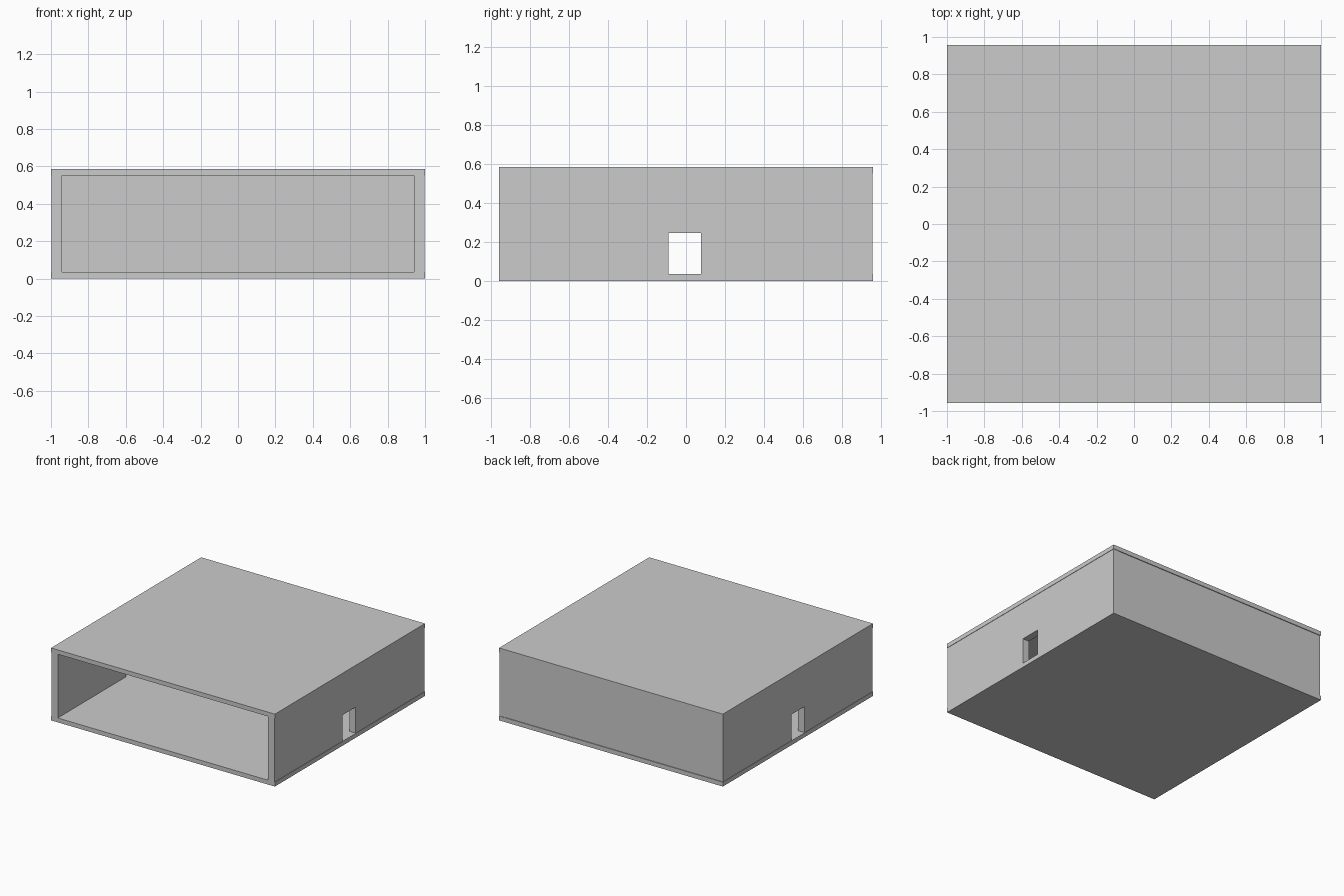
import bpy, bmesh
from mathutils import Vector

if "Cube" in bpy.data.objects:
    bpy.data.objects.remove(bpy.data.objects["Cube"])

W, D, H = 1.0, 0.958, 0.585      # half width, half depth, height
SLAB, WALL, STEP = 0.035, 0.06, 0.003
Z0, Z1 = SLAB, H - SLAB          # wall bottom and top
DOOR_Y0, DOOR_Y1, DOOR_TOP = -0.09, 0.078, 0.245


def prism(name, outline, sweep):
    """Extrude a flat outline along a vector into a solid."""
    bm = bmesh.new()
    face = bm.faces.new([bm.verts.new(p) for p in outline])
    out = bmesh.ops.extrude_face_region(bm, geom=[face], use_keep_orig=True)
    verts = [g for g in out["geom"] if isinstance(g, bmesh.types.BMVert)]
    bmesh.ops.translate(bm, verts=verts, vec=Vector(sweep))
    bmesh.ops.recalc_face_normals(bm, faces=bm.faces[:])
    mesh = bpy.data.meshes.new(name)
    bm.to_mesh(mesh)
    bm.free()
    obj = bpy.data.objects.new(name, mesh)
    bpy.context.collection.objects.link(obj)
    return obj


def box(name, x0, x1, y0, y1, z0, z1):
    return prism(name, [(x0, y0, z0), (x1, y0, z0), (x1, y1, z0), (x0, y1, z0)],
                 (0, 0, z1 - z0))


def side_wall(name, x, y_back):
    """Side wall with a doorway cut up from the floor."""
    profile = [(-D, Z0), (DOOR_Y0, Z0), (DOOR_Y0, DOOR_TOP), (DOOR_Y1, DOOR_TOP),
               (DOOR_Y1, Z0), (y_back, Z0), (y_back, Z1), (-D, Z1)]
    return prism(name, [(x, y, z) for y, z in profile], (WALL - STEP, 0, 0))


# Floor and roof slabs, projecting slightly past the walls
box("floor", -W, W, -D, D, 0, SLAB)
box("roof", -W, W, -D, D, Z1, H)

# Side walls; the right one runs to the back, the left one meets the back wall
back_inner = D - WALL
side_wall("right_wall", W - WALL, D - STEP)
side_wall("left_wall", -W + STEP, back_inner)

# Back wall, butted against the right wall
box("back_wall", -W + STEP, W - WALL, back_inner, D - 2 * STEP, Z0, Z1)
